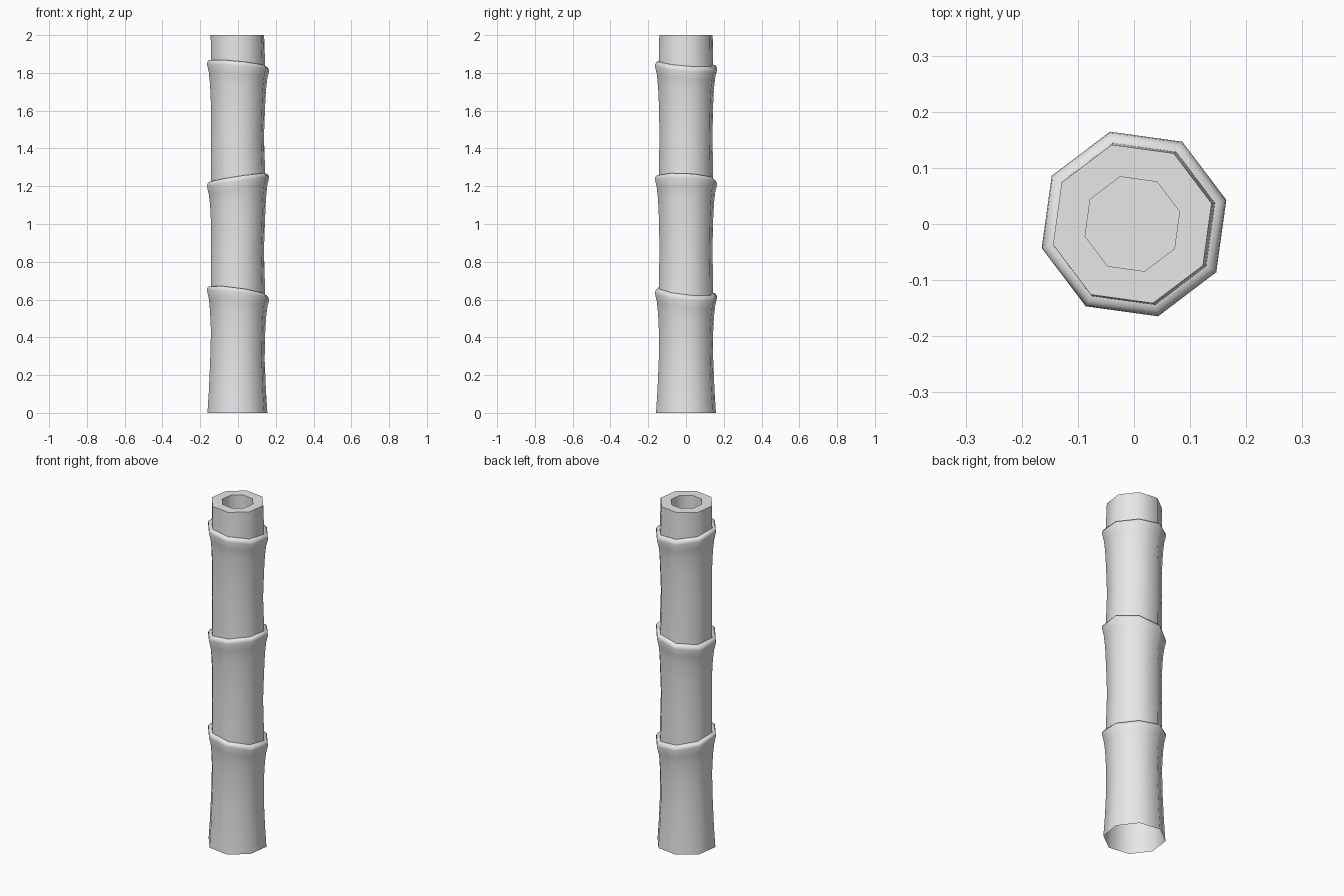
import bpy, bmesh
from math import sin, cos, radians

cube = bpy.data.objects.get("Cube")
if cube:
    bpy.data.objects.remove(cube, do_unlink=True)

SIDES = 8
TURN = radians(14.6)

grey = bpy.data.materials.new("pale grey")
grey.use_nodes = True
colour = (0.8, 0.8, 0.8, 1)
grey.diffuse_color = colour
grey.node_tree.nodes["Principled BSDF"].inputs["Base Color"].default_value = colour


def add_loop(bm, z, r, slope=(0, 0), shift=0.0):
    """Octagonal loop, tilted by a slope along x and y."""
    verts = []
    for i in range(SIDES):
        a = TURN + radians(360 / SIDES) * i
        x, y = r * cos(a), r * sin(a)
        verts.append(bm.verts.new((x + shift, y, z + slope[0] * x + slope[1] * y)))
    return verts


def bridge(bm, low, high):
    for i in range(SIDES):
        j = (i + 1) % SIDES
        bm.faces.new((low[i], low[j], high[j], high[i]))


# Joints: height of the lip and its tilt along x and y
joints = [(0.64, -0.14, -0.11), (1.24, 0.15, -0.05), (1.845, -0.10, -0.08)]
# Profile round each joint: height offset, radius, share of the tilt
joint_profile = [(-0.22, 0.148, 0.4), (-0.12, 0.153, 0.8), (-0.06, 0.160, 1),
                 (-0.018, 0.170, 1), (-0.006, 0.168, 1), (0.004, 0.160, 1),
                 (0.006, 0.149, 1)]

bm = bmesh.new()
# Flared foot
loops = [add_loop(bm, 0, 0.164, shift=-0.003), add_loop(bm, 0.12, 0.156, shift=-0.003),
         add_loop(bm, 0.28, 0.149, shift=-0.003)]
# Stem sections with a tilted lip at each joint
for z, sx, sy in joints:
    for dz, r, share in joint_profile:
        loops.append(add_loop(bm, z + dz, r, (sx * share, sy * share)))
    if z < 1.5:
        loops.append(add_loop(bm, z + 0.22, 0.145, shift=-0.003))
# Cut end with a blind hollow
loops.append(add_loop(bm, 2, 0.146, shift=-0.003))
loops.append(add_loop(bm, 2, 0.087, shift=-0.003))
loops.append(add_loop(bm, 1.85, 0.087, shift=-0.003))
for low, high in zip(loops, loops[1:]):
    bridge(bm, low, high)
bm.faces.new(loops[-1])

mesh = bpy.data.meshes.new("cane_stem")
bm.to_mesh(mesh)
bm.free()
mesh.materials.append(grey)
stem = bpy.data.objects.new("cane_stem", mesh)
bpy.context.collection.objects.link(stem)
bpy.ops.object.select_all(action="DESELECT")
stem.select_set(True)
bpy.context.view_layer.objects.active = stem
bpy.ops.object.shade_smooth_by_angle(angle=radians(55))
